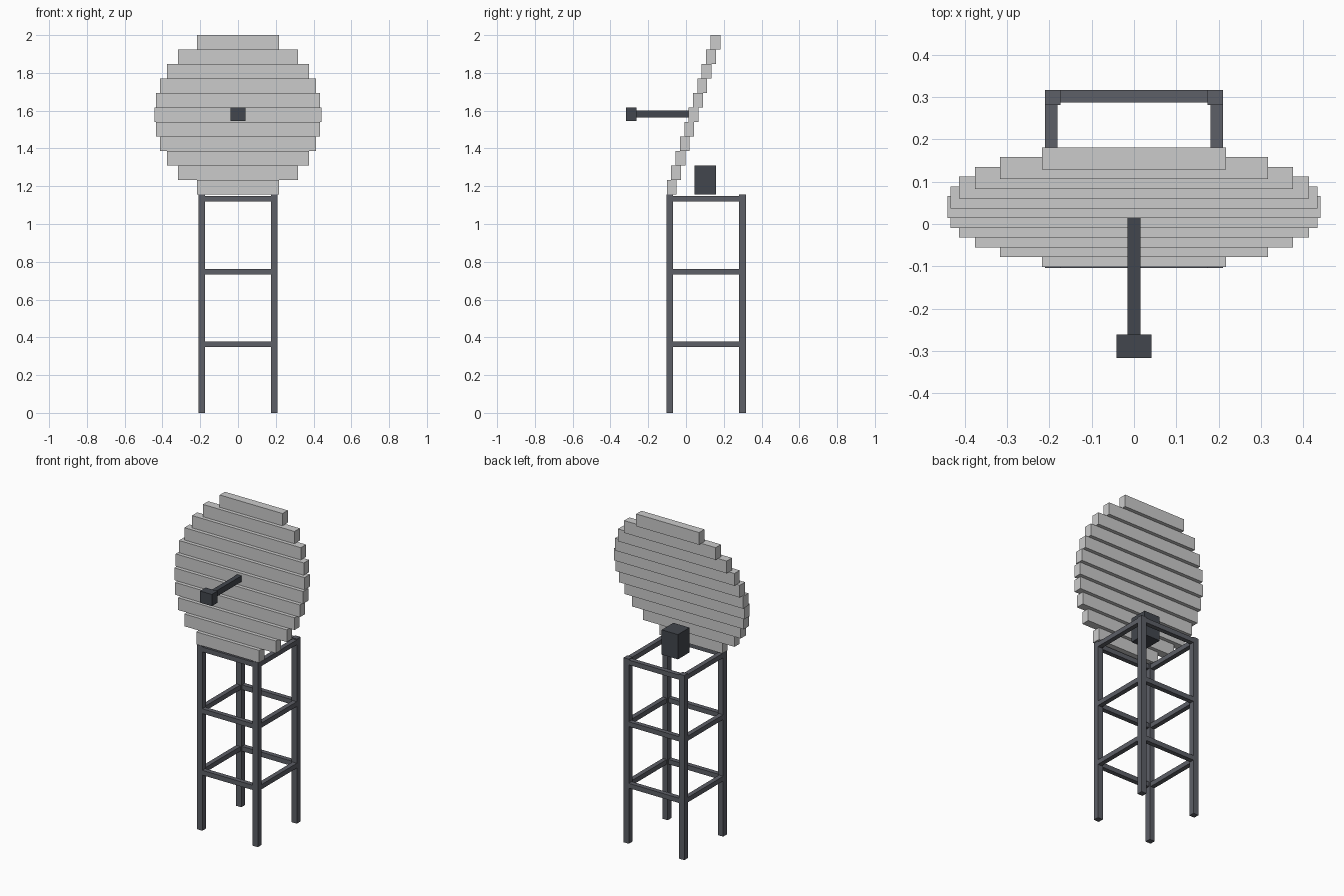
import bpy
from math import sqrt

if "Cube" in bpy.data.objects:
    bpy.data.objects.remove(bpy.data.objects["Cube"])


def material(name, rgb):
    m = bpy.data.materials.new(name)
    m.diffuse_color = (*rgb, 1)
    m.use_nodes = True
    m.node_tree.nodes["Principled BSDF"].inputs["Base Color"].default_value = m.diffuse_color
    return m


STEEL = material("steel", (0.11, 0.115, 0.135))
DARK = material("dark_metal", (0.055, 0.062, 0.075))


def box(name, x, y, z, mat=None):
    """Box given by its (min, max) extent on each axis."""
    ext = (x, y, z)
    bpy.ops.mesh.primitive_cube_add(size=1, location=[(a + b) / 2 for a, b in ext])
    ob = bpy.context.object
    ob.name = name
    ob.scale = [b - a for a, b in ext]
    bpy.ops.object.transform_apply(location=False, rotation=False, scale=True)
    if mat:
        ob.data.materials.append(mat)
    return ob


# Tower outline
X, Y0, Y1 = 0.21, -0.104, 0.317
LEG, RAIL, TOP = 0.036, 0.029, 1.155

# Four legs
for side, x in (("left", (-X, -X + LEG)), ("right", (X - LEG, X))):
    box(f"front_leg_{side}", x, (Y0, Y0 + LEG), (0, TOP), STEEL)
    box(f"back_leg_{side}", x, (Y1 - LEG, Y1), (0, TOP), STEEL)

# Three rings of rails, flush with the outer faces of the legs
for i, zc in enumerate((0.363, 0.748, 1.134)):
    z = (zc - 0.015, zc + 0.015)
    xs, ys = (-X + LEG, X - LEG), (Y0 + LEG, Y1 - LEG)
    box(f"front_rail_{i}", xs, (Y0, Y0 + RAIL), z, STEEL)
    box(f"back_rail_{i}", xs, (Y1 - RAIL, Y1), z, STEEL)
    box(f"left_rail_{i}", (-X, -X + RAIL), ys, z, STEEL)
    box(f"right_rail_{i}", (X - RAIL, X), ys, z, STEEL)

# Round dish made of stepped horizontal slats leaning back
H = (2.0 - TOP) / 11
for i in range(-5, 6):
    w = 0.441 * sqrt(1 - (i / 5.75) ** 2)
    y = 0.014 + 0.0231 * i
    z = TOP + (i + 5) * H
    box(f"dish_slat_{i + 5}", (-w, w), (y, y + 0.052), (z, z + H))

# Receiver on its arm, and the equipment box behind the dish
box("receiver_arm", (-0.015, 0.015), (-0.262, 0.0145), (1.564, 1.601), DARK)
box("receiver_head", (-0.041, 0.041), (-0.317, -0.261), (1.544, 1.617), DARK)
box("equipment_box", (-0.056, 0.056), (0.045, 0.16), (TOP, 1.31), DARK)
